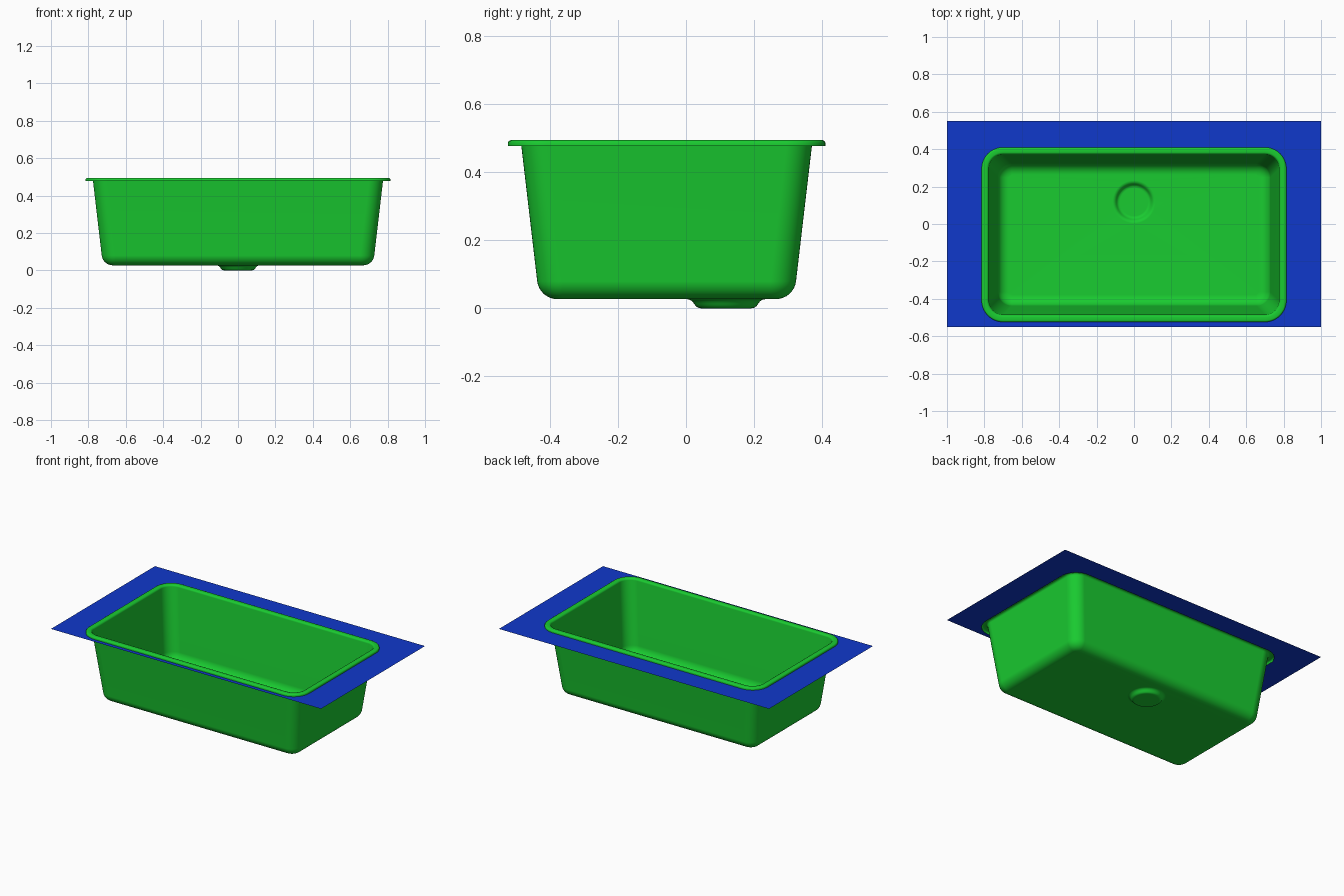
import bpy, bmesh, math

if "Cube" in bpy.data.objects:
    bpy.data.objects.remove(bpy.data.objects["Cube"])

CY = -0.057          # basin centre in y
DRAIN_Y = 0.118      # drain centre in y
FLOOR = 0.027
COUNTER_Z = 0.479


def material(name, rgb):
    m = bpy.data.materials.new(name)
    m.diffuse_color = (*rgb, 1)
    m.use_nodes = True
    m.node_tree.nodes["Principled BSDF"].inputs["Base Color"].default_value = m.diffuse_color
    return m


def rounded_rect(bm, hx, hy, r, z, seg=10):
    """Ring of verts around a rounded rectangle."""
    ring = []
    for q, (sx, sy) in enumerate([(1, 1), (-1, 1), (-1, -1), (1, -1)]):
        for i in range(seg + 1):
            a = (q + i / seg) * math.pi / 2
            ring.append(bm.verts.new((sx * (hx - r) + r * math.cos(a),
                                      CY + sy * (hy - r) + r * math.sin(a), z)))
    return ring


def circle(bm, r, z, n=48):
    return [bm.verts.new((r * math.cos(i * math.tau / n),
                          DRAIN_Y + r * math.sin(i * math.tau / n), z)) for i in range(n)]


def loft(bm, rings):
    for a, b in zip(rings, rings[1:]):
        n = len(a)
        for i in range(n):
            j = (i + 1) % n
            bm.faces.new((a[i], a[j], b[j], b[i]))


def fill_between(bm, outer, inner):
    """Flat face with a hole."""
    edges = []
    for ring in (outer, inner):
        for i, v in enumerate(ring):
            w = ring[(i + 1) % len(ring)]
            edges.append(bm.edges.get((v, w)) or bm.edges.new((v, w)))
    bmesh.ops.triangle_fill(bm, use_beauty=True, edges=edges, normal=(0, 0, 1))


def finish(bm, name, mat):
    bmesh.ops.recalc_face_normals(bm, faces=bm.faces[:])
    # horizontal faces should look upward
    if sum(f.normal.z * f.calc_area() for f in bm.faces) < 0:
        bmesh.ops.reverse_faces(bm, faces=bm.faces[:])
    me = bpy.data.meshes.new(name)
    bm.to_mesh(me)
    bm.free()
    ob = bpy.data.objects.new(name, me)
    bpy.context.collection.objects.link(ob)
    me.materials.append(mat)
    bpy.ops.object.select_all(action='DESELECT')
    ob.select_set(True)
    bpy.context.view_layer.objects.active = ob
    bpy.ops.object.shade_smooth_by_angle(angle=math.radians(35))
    mod = ob.modifiers.new("even_shading", 'WEIGHTED_NORMAL')
    mod.keep_sharp = True
    return ob


green = material("green", (0.01, 0.6, 0.03))
blue = material("blue", (0.005, 0.04, 0.6))

# Basin: rim, sloping walls, bottom fillet
bm = bmesh.new()
HX, HY = 0.815, 0.467
rim = [(0, 0.478), (0, 0.487), (0.003, 0.492), (0.009, 0.495),
       (0.027, 0.495), (0.034, 0.492), (0.039, 0.484)]
rings = [rounded_rect(bm, HX - d, HY - d, 0.115 - d, z) for d, z in rim]
rad, wx, wy = 0.06, 0.729, 0.381
for i in range(9):
    t = math.radians(7 + 83 * i / 8)
    d = rad * (1 - math.cos(t))
    rings.append(rounded_rect(bm, wx - d, wy - d, 0.075 - d,
                              FLOOR + rad * (1 - math.sin(t))))
loft(bm, rings)

# Drain recess in the floor
drain = [circle(bm, r, z) for r, z in
         [(0.115, FLOOR), (0.106, 0.025), (0.099, 0.020), (0.094, 0.013),
          (0.089, 0.006), (0.083, 0.002), (0.074, 0.0)]]
loft(bm, drain)
bm.faces.new(drain[-1])
fill_between(bm, rings[-1], drain[0])
finish(bm, "sink_basin", green)

# Countertop sheet with the sink cut-out
bm = bmesh.new()
corners = [bm.verts.new((x, y, COUNTER_Z))
           for x, y in [(1, 0.55), (-1, 0.55), (-1, -0.55), (1, -0.55)]]
fill_between(bm, corners, rounded_rect(bm, HX - 0.002, HY - 0.002, 0.113, COUNTER_Z))
finish(bm, "countertop", blue)
